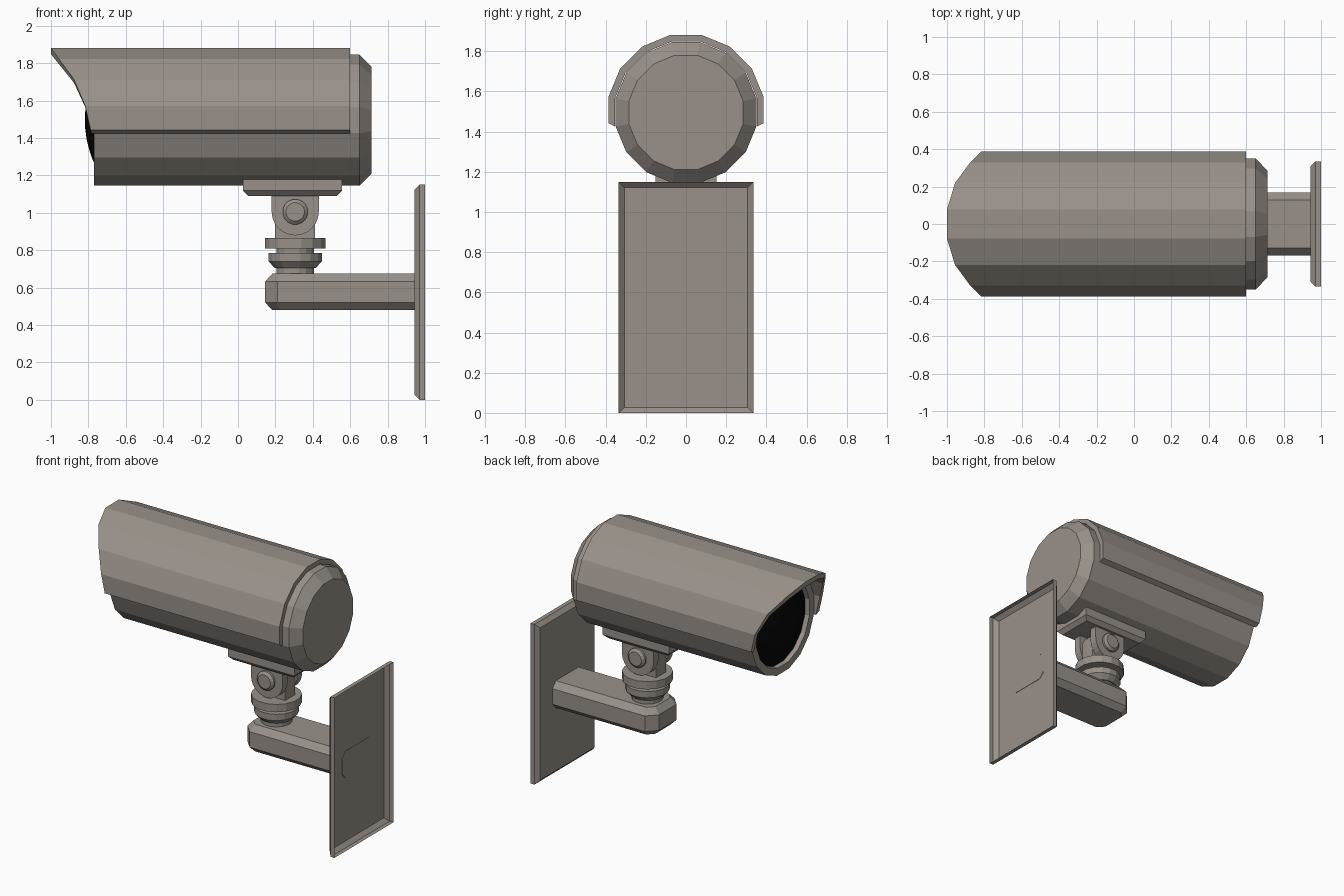
import bpy
import bmesh
from math import sin, cos, pi, radians

cube = bpy.data.objects.get("Cube")
if cube:
    bpy.data.objects.remove(cube)


def material(name, colour):
    m = bpy.data.materials.new(name)
    m.use_nodes = True
    m.diffuse_color = colour
    m.node_tree.nodes["Principled BSDF"].inputs["Base Color"].default_value = colour
    return m


metal = material("warm grey metal", (0.32, 0.285, 0.255, 1))
black = material("black glass", (0.002, 0.002, 0.002, 1))


def loft(name, rings, mat=metal, start=True, end=True, strip=False):
    """Skin closed rings; strip closes the ends of a thin shell with quads."""
    bm = bmesh.new()
    rows = [[bm.verts.new(p) for p in ring] for ring in rings]
    n = len(rows[0])
    for a, b in zip(rows, rows[1:]):
        for i in range(n):
            j = (i + 1) % n
            bm.faces.new((a[i], a[j], b[j], b[i]))
    for row, wanted in ((rows[0], start), (rows[-1], end)):
        if strip:
            for i in range(n // 2 - 1):
                bm.faces.new((row[i], row[i + 1], row[n - 2 - i], row[n - 1 - i]))
        elif wanted:
            bm.faces.new(row)
    bmesh.ops.recalc_face_normals(bm, faces=bm.faces)
    mesh = bpy.data.meshes.new(name)
    bm.to_mesh(mesh)
    bm.free()
    mesh.materials.append(mat)
    obj = bpy.data.objects.new(name, mesh)
    bpy.context.collection.objects.link(obj)
    return obj


def lathe(name, profile, axis, centre, sides=16, **kw):
    """Turn (position, radius) pairs about an axis through centre."""
    rings = []
    for t, r in profile:
        ring = []
        for i in range(sides):
            a = 2 * pi * (i + 0.5) / sides
            u, v = r * cos(a), r * sin(a)
            p = {"x": (t, u, v), "y": (u, t, v), "z": (u, v, t)}[axis]
            ring.append([c + d for c, d in zip(centre, p)])
        rings.append(ring)
    return loft(name, rings, **kw)


def rect(hx, hy):
    return [(-hx, -hy), (hx, -hy), (hx, hy), (-hx, hy)]


AXIS_Z = 1.495
PIVOT_X, PIVOT_Z = 0.306, 1.005

# Camera housing with a recessed front rim and a chamfered rear cap
lathe("housing", [(-0.72, 0.3), (-0.77, 0.305), (-0.77, 0.357), (0.65, 0.357), (0.715, 0.29)],
      "x", (0, 0, AXIS_Z), start=False)

# Convex front glass
lathe("lens_glass", [(-0.819 + 0.9 * r * r, r) for r in (0.04, 0.1, 0.15, 0.2, 0.25, 0.303)],
      "x", (0, 0, AXIS_Z), mat=black, end=False)

# Sun visor: thick arched shell with a swept-back front edge
half = []
for k, front in enumerate((-1.0, -0.957, -0.877, -0.817)):
    a = radians(11.25 + 22.5 * k)
    half.append((front, sin(a), cos(a)))


def visor_arc(r, low_x, low_z):
    right = [(x, r * s, AXIS_Z + r * c) for x, s, c in half]
    right.append((low_x, r * half[-1][1], low_z))
    return [(x, -y, z) for x, y, z in reversed(right)] + right


section = visor_arc(0.394, -0.788, 1.442) + visor_arc(0.36, -0.785, 1.425)[::-1]
loft("sun_visor", [section, [(0.6, y, z) for x, y, z in section]], strip=True)

# Mounting shoe under the housing
loft("mounting_shoe", [[(0.291 + x, y, z) for x, y in rect(0.264 - c, 0.153 - c)]
                       for z, c in ((1.09, 0.027), (1.118, 0), (1.178, 0))])


# Tilt joint: two ears around a tongue, with a bolt through them
def tab(name, r, y0, y1, end_z, direction):
    outline = [(PIVOT_X - r, end_z)]
    for i in range(13):
        a = pi * i / 12
        outline.append((PIVOT_X - r * cos(a), PIVOT_Z + direction * r * sin(a)))
    outline.append((PIVOT_X + r, end_z))
    loft(name, [[(x, y, z) for x, z in outline] for y in (y0, y1)])


for side, name in ((1, "left"), (-1, "right")):
    tab(name + "_ear", 0.126, side * 0.055, side * 0.11, 1.1, -1)
    lathe(name + "_bolt_head", [(side * 0.1, 0.068), (side * 0.125, 0.068), (side * 0.14, 0.05)],
          "y", (PIVOT_X, 0, PIVOT_Z))
tab("tongue", 0.107, -0.055, 0.055, 0.85, 1)

# Swivel neck with two collars
lathe("swivel_neck", [(0.66, 0.103), (0.705, 0.103), (0.705, 0.112), (0.74, 0.145), (0.785, 0.145),
                      (0.785, 0.103), (0.81, 0.103), (0.81, 0.166), (0.866, 0.166)],
      "z", (PIVOT_X, 0, 0))


# Wall arm with chamfered edges and a clipped free end
def arm_plan(z, c):
    w = 0.168 - c
    n = 0.10 - 0.4 * c
    right = [(0.145 + c, n, z), (0.21 + 0.4 * c, w, z), (0.946, w, z)]
    return right + [(x, -y, z) for x, y, z in reversed(right)]


loft("wall_arm", [arm_plan(z, c) for z, c in ((0.48, 0.039), (0.52, 0), (0.632, 0), (0.675, 0.039))])

# Wall plate: chamfered pan, open towards the wall
loft("wall_plate", [[(x, y, 0.575 + z) for y, z in rect(0.335 - c, 0.575 - c)]
                    for x, c in ((0.943, 0.028), (0.97, 0), (1.0, 0))], end=False)
